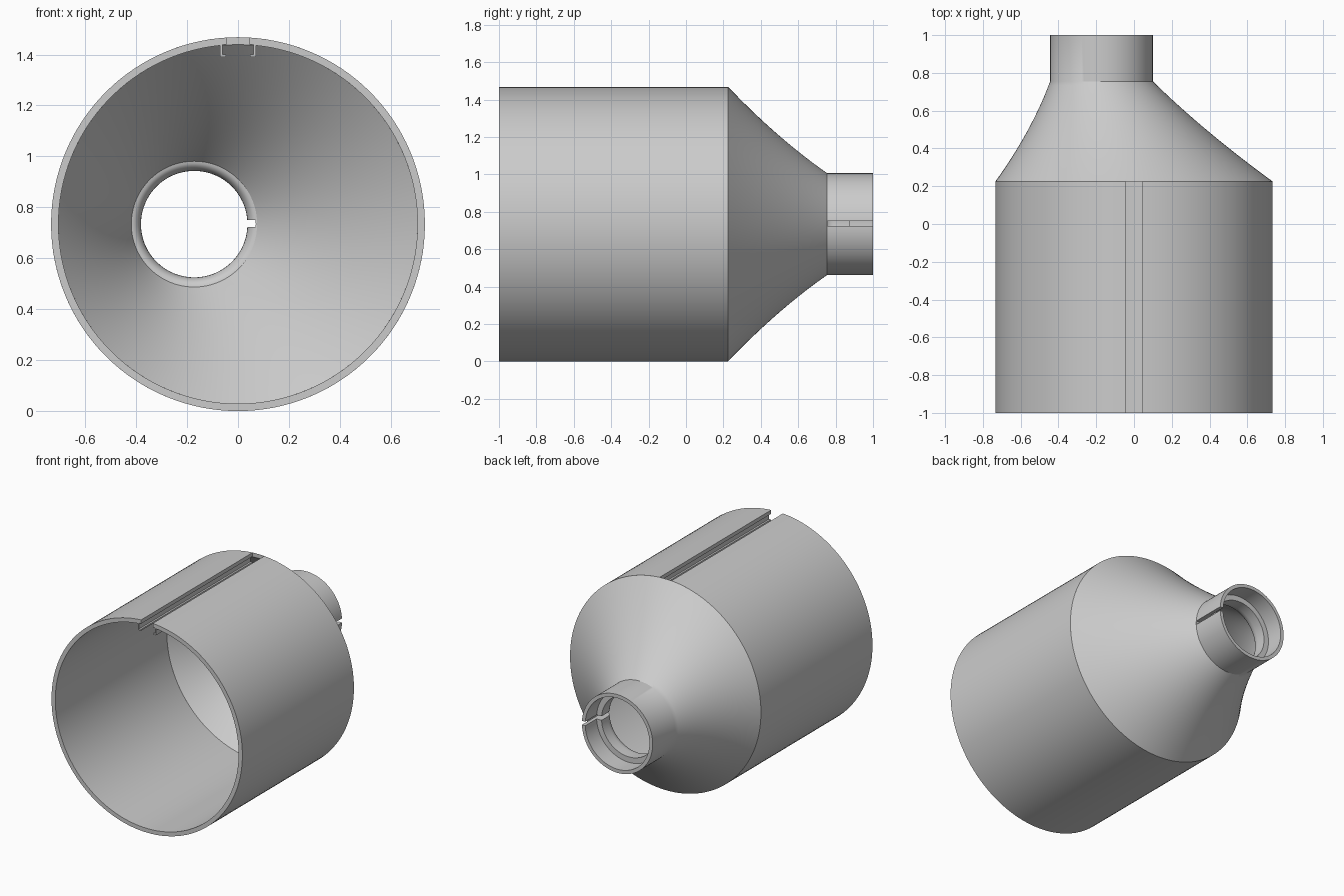
import bpy, bmesh, math

cube = bpy.data.objects.get("Cube")
if cube:
    bpy.data.objects.remove(cube, do_unlink=True)

ZC = 0.734                # height of the main axis
R_OUT, R_IN = 0.734, 0.705
Y_FRONT, Y_JOINT, Y_NECK, Y_BACK = -1.0, 0.225, 0.755, 1.0
NECK_X, NECK_R = -0.172, 0.272
SEG = 128

grey = bpy.data.materials.new("plain_grey")
grey.use_nodes = True
grey.diffuse_color = (0.6, 0.6, 0.6, 1)
grey.node_tree.nodes["Principled BSDF"].inputs["Base Color"].default_value = (0.6, 0.6, 0.6, 1)


def make_object(name, bm):
    bmesh.ops.recalc_face_normals(bm, faces=bm.faces)
    mesh = bpy.data.meshes.new(name)
    bm.to_mesh(mesh)
    bm.free()
    mesh.materials.append(grey)
    ob = bpy.data.objects.new(name, mesh)
    bpy.context.collection.objects.link(ob)
    return ob


def smooth(ob):
    bpy.ops.object.select_all(action="DESELECT")
    ob.select_set(True)
    bpy.context.view_layer.objects.active = ob
    bpy.ops.object.shade_smooth_by_angle(angle=math.radians(30))


def arc(radius, x_start):
    """Arc from +x_start round the bottom to -x_start, gap at the top."""
    a = math.asin(x_start / radius)
    return [(radius * math.sin(t), radius * math.cos(t))
            for t in (a + (2 * math.pi - 2 * a) * i / SEG for i in range(SEG + 1))]


# Slotted body: split ring with a hooked rail on each side of the slot
hook = [(0.045, 0.706), (0.06, 0.706), (0.06, 0.666),
        (0.047, 0.666), (0.047, 0.656), (0.07, 0.656)]
outline = arc(R_OUT, 0.045) + [(-x, z) for x, z in hook]
outline += arc(R_IN, 0.07)[::-1] + hook[::-1]
bm = bmesh.new()
face = bm.faces.new([bm.verts.new((x, Y_FRONT, ZC + z)) for x, z in outline])
ext = bmesh.ops.extrude_face_region(bm, geom=[face], use_keep_orig=True)
moved = [v for v in ext["geom"] if isinstance(v, bmesh.types.BMVert)]
bmesh.ops.translate(bm, verts=moved, vec=(0, Y_JOINT - Y_FRONT, 0))
smooth(make_object("slotted_body", bm))


# Offset funnel and neck: closed loop of rings given as (centre x, y, radius)
def loft(r0, r1, steps=24):
    rings = []
    for i in range(steps + 1):
        t = i / steps
        f = t + 0.2 * t * (1 - t)
        rings.append((NECK_X * t, Y_JOINT + (Y_NECK - Y_JOINT) * t, r0 + (r1 - r0) * f))
    return rings


BORE, LEDGE, LEDGE_Y = 0.247, 0.209, 0.875
rings = loft(R_OUT, NECK_R)
rings += [(NECK_X, Y_BACK, NECK_R), (NECK_X, Y_BACK, BORE),
          (NECK_X, LEDGE_Y, BORE), (NECK_X, LEDGE_Y, LEDGE)]
# Rounded throat between the ledge hole and the inner cone
for i in range(6):
    a = math.pi / 2 * i / 6
    rings.append((NECK_X, 0.81 - 0.055 * math.sin(a), BORE - (BORE - LEDGE) * math.cos(a)))
rings += loft(R_IN, BORE)[::-1]

bm = bmesh.new()
loops = []
for cx, y, r in rings:
    loops.append([bm.verts.new((cx + r * math.cos(2 * math.pi * i / SEG), y,
                                ZC + r * math.sin(2 * math.pi * i / SEG)))
                  for i in range(SEG)])
for a, b in zip(loops, loops[1:] + loops[:1]):
    for i in range(SEG):
        j = (i + 1) % SEG
        bm.faces.new((a[i], a[j], b[j], b[i]))
funnel = make_object("funnel_and_neck", bm)

# Narrow slit through the left side of the neck
bm = bmesh.new()
bmesh.ops.create_cube(bm, size=1)
bmesh.ops.scale(bm, vec=(0.25, 0.3, 0.028), verts=bm.verts)
bmesh.ops.translate(bm, vec=(0.125, Y_NECK + 0.151, ZC + 0.003), verts=bm.verts)
cutter = make_object("slit_cutter", bm)
cutter.hide_render = True
mod = funnel.modifiers.new("slit", "BOOLEAN")
mod.operation = "DIFFERENCE"
mod.solver = "EXACT"
mod.object = cutter
bpy.ops.object.select_all(action="DESELECT")
funnel.select_set(True)
bpy.context.view_layer.objects.active = funnel
bpy.ops.object.modifier_apply(modifier=mod.name)
bpy.data.objects.remove(cutter, do_unlink=True)
smooth(funnel)
